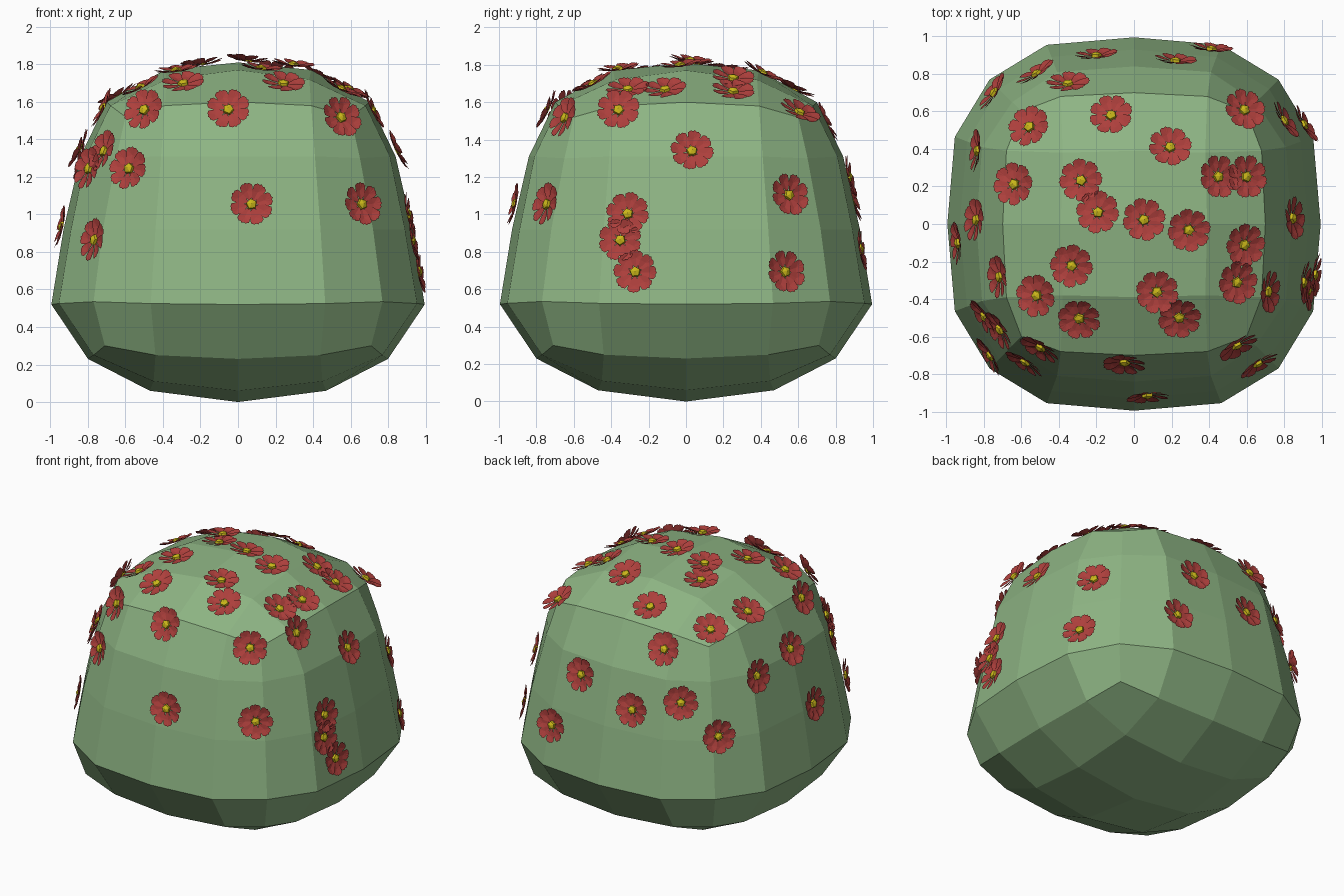
import bpy, bmesh, math, random
from mathutils import Vector, Matrix
from mathutils.bvhtree import BVHTree

if "Cube" in bpy.data.objects:
    bpy.data.objects.remove(bpy.data.objects["Cube"])

random.seed(4)


def material(name, rgb):
    m = bpy.data.materials.new(name)
    m.diffuse_color = (*rgb, 1)
    m.use_nodes = True
    m.node_tree.nodes["Principled BSDF"].inputs["Base Color"].default_value = m.diffuse_color
    return m


GREEN = material("leaf_green", (0.27, 0.46, 0.23))
RED = material("petal_red", (0.42, 0.05, 0.045))
YELLOW = material("centre_yellow", (0.60, 0.48, 0.01))

# Bush: 4x4x4 cube grid, reshaped ring by ring with eight-fold symmetry.
# Each ring holds (far, near, z) for the side middle, quarter point and corner.
RINGS = {
    -2: [(0.80, 0, 0.23), (0.77, 0.44, 0.25), (0.71, 0.71, 0.30)],
    -1: [(0.995, 0, 0.52), (0.955, 0.465, 0.525), (0.77, 0.77, 0.535)],
    0: [(0.93, 0, 0.92), (0.89, 0.44, 0.92), (0.72, 0.72, 0.92)],
    1: [(0.84, 0, 1.31), (0.81, 0.41, 1.31), (0.65, 0.65, 1.30)],
    2: [(0.70, 0, 1.60), (0.68, 0.39, 1.58), (0.60, 0.60, 1.52)],
}
# Inner points of the bottom and top caps
CAPS = {
    -2: {(0, 0): (0, 0, 0), (1, 0): (0.47, 0, 0.06), (1, 1): (0.45, 0.45, 0.11)},
    2: {(0, 0): (0, 0, 1.81), (1, 0): (0.39, 0, 1.77), (1, 1): (0.38, 0.38, 1.72)},
}


def shaped(co):
    i, j, k = (round(c) for c in co)
    far, near = max(abs(i), abs(j)), min(abs(i), abs(j))
    f, n, z = RINGS[k][near] if far == 2 else CAPS[k][(far, near)]
    x, y = (f, n) if abs(i) >= abs(j) else (n, f)
    return Vector((math.copysign(x, i), math.copysign(y, j), z))


bm = bmesh.new()
bmesh.ops.create_cube(bm, size=4)
bmesh.ops.subdivide_edges(bm, edges=bm.edges[:], cuts=3, use_grid_fill=True)
for v in bm.verts:
    v.co = shaped(v.co)
bmesh.ops.recalc_face_normals(bm, faces=bm.faces[:])
tree = BVHTree.FromBMesh(bm)
mesh = bpy.data.meshes.new("bush")
bm.to_mesh(mesh)
bm.free()
mesh.materials.append(GREEN)
bpy.context.collection.objects.link(bpy.data.objects.new("bush", mesh))

# Flower: eight toothed petals, lifted towards the tips, and a faceted centre
bm = bmesh.new()
OUTLINE = [(0.062, -0.030), (0.100, -0.035), (0.113, -0.020), (0.111, -0.009),
           (0.119, 0.0), (0.111, 0.009), (0.113, 0.020), (0.100, 0.035), (0.062, 0.030)]
for p in range(8):
    turn = Matrix.Rotation(p * math.tau / 8, 4, 'Z')
    root = bm.verts.new(turn @ Vector((0.012, 0, 0.004)))
    mid = bm.verts.new(turn @ Vector((0.075, 0, 0.008)))
    rim = [bm.verts.new(turn @ Vector((r, s, 0.22 * r + 0.12 * s - 0.002)))
           for r, s in OUTLINE]
    loop = [root] + rim
    for a, b in zip(loop, loop[1:] + loop[:1]):
        bm.faces.new((mid, a, b))
base = [bm.verts.new((0.031 * math.cos(a * math.tau / 5), 0.031 * math.sin(a * math.tau / 5), 0.004))
        for a in range(5)]
upper = [bm.verts.new((v.co.x * 0.9, v.co.y * 0.9, 0.020)) for v in base]
tip = bm.verts.new((0, 0, 0.030))
for a in range(5):
    b = (a + 1) % 5
    for f in (bm.faces.new((base[a], base[b], upper[b], upper[a])),
              bm.faces.new((upper[a], upper[b], tip))):
        f.material_index = 1
flower = bpy.data.meshes.new("flower")
bm.to_mesh(flower)
bm.free()
flower.materials.append(RED)
flower.materials.append(YELLOW)

# Flower spots, as seen from each side and projected onto the bush
TOP = [(-.35, .73), (-.55, .51), (-.12, .57), (.58, .60), (.19, .40), (.44, .25),
       (.59, .25), (-.63, .21), (-.28, .23), (-.19, .06), (.05, .02), (.29, -.03),
       (.58, -.11), (-.33, -.22), (-.70, -.28), (-.51, -.38), (.12, -.36), (.54, -.31)]
FRONT = [(-.49, 1.55), (-.05, 1.55), (.54, 1.51), (.24, 1.68), (-.29, 1.68), (-.57, 1.24),
         (-.70, 1.33), (-.78, 1.24), (-.75, .86), (.07, 1.05), (.65, 1.05)]
RIGHT = [(-.36, 1.55), (.03, 1.33), (-.31, 1.0), (-.35, .86), (-.27, .69), (.54, 1.10), (.52, .69)]
BACK = [(-.20, 1.07), (.22, 1.20), (.41, .81), (-.51, 1.17), (-.73, .95)]
LEFT = [(.39, 1.29), (-.10, .93), (.02, 1.34)]

rays = [(Vector((x, y, 3)), Vector((0, 0, -1))) for x, y in TOP]
rays += [(Vector((x, -3, z)), Vector((0, 1, 0))) for x, z in FRONT]
rays += [(Vector((3, y, z)), Vector((-1, 0, 0))) for y, z in RIGHT]
rays += [(Vector((x, 3, z)), Vector((0, -1, 0))) for x, z in BACK]
rays += [(Vector((-3, y, z)), Vector((1, 0, 0))) for y, z in LEFT]

for origin, direction in rays:
    hit, normal, _, _ = tree.ray_cast(origin, direction)
    if hit is None:
        continue
    if normal.dot(direction) > 0:
        normal = -normal
    ob = bpy.data.objects.new("flower", flower)
    spin = Matrix.Rotation(random.uniform(0, math.tau), 4, 'Z')
    ob.matrix_world = (Matrix.Translation(hit + normal * 0.012)
                       @ normal.to_track_quat('Z', 'Y').to_matrix().to_4x4() @ spin)
    bpy.context.collection.objects.link(ob)
